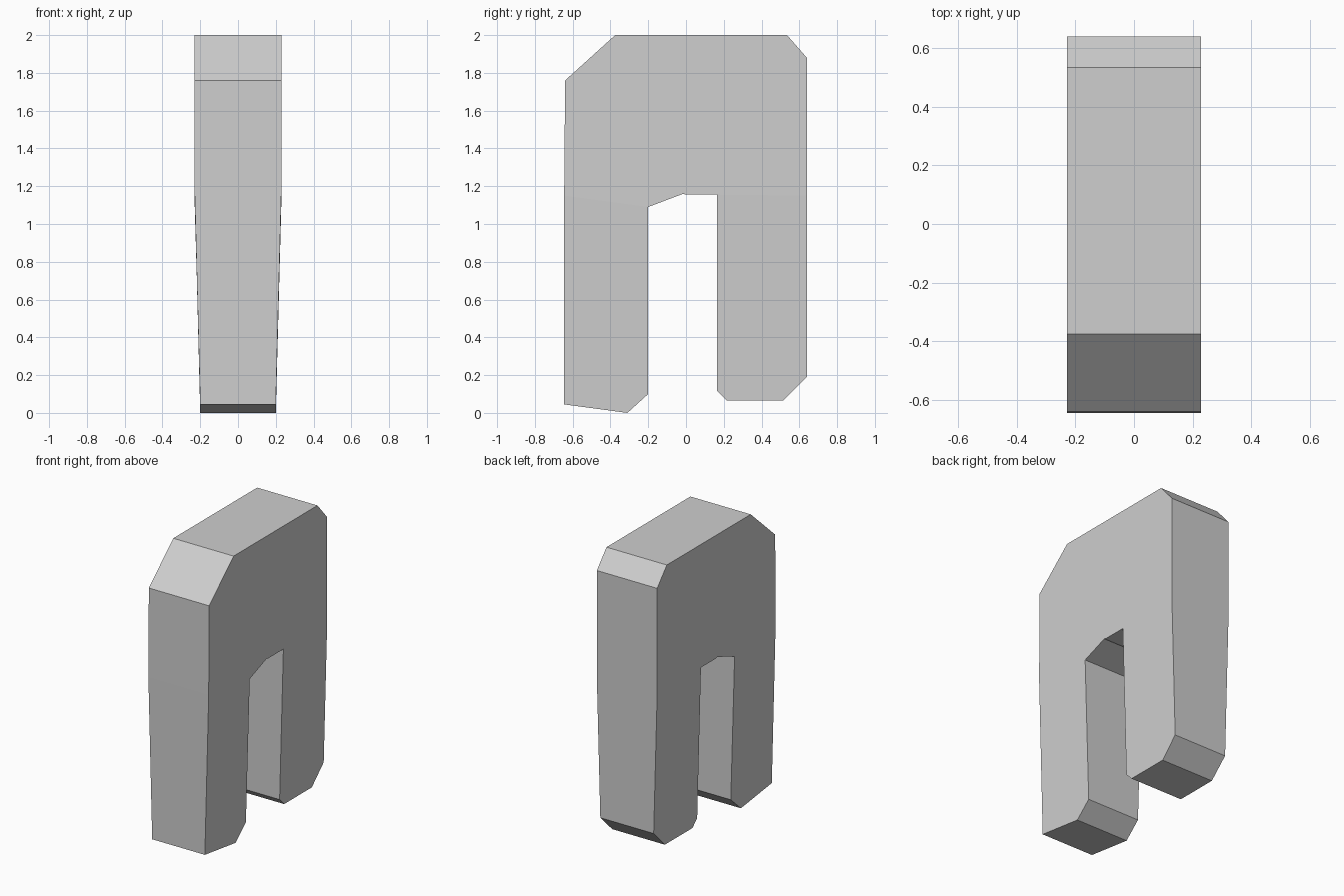
import bpy
import bmesh

cube = bpy.data.objects.get("Cube")
if cube:
    bpy.data.objects.remove(cube, do_unlink=True)

# Side outline panels as (y, z): the crown and two legs share their crease points
crown = [(-0.645, 1.15), (-0.2, 1.09), (-0.015, 1.16), (0.0, 1.155), (0.165, 1.155),
         (0.64, 1.15), (0.64, 1.88), (0.535, 2.0), (-0.375, 2.0), (-0.64, 1.76)]
front_leg = [(-0.645, 0.045), (-0.31, 0.0), (-0.2, 0.1), (-0.2, 1.09), (-0.645, 1.15)]
back_leg = [(0.165, 0.115), (0.215, 0.065), (0.515, 0.065), (0.64, 0.19),
            (0.64, 1.15), (0.165, 1.155)]


def half_width(z):
    """Straight crown, legs tapering towards the feet."""
    return 0.2 + 0.029 * min(1, max(0, (z - 0.1) / 0.97))


# Left and right side panels
bm = bmesh.new()
verts = {}
for side in (-1, 1):
    for panel in (crown, front_leg, back_leg):
        loop = []
        for y, z in panel:
            key = (side, y, z)
            if key not in verts:
                verts[key] = bm.verts.new((side * half_width(z), y, z))
            loop.append(verts[key])
        bm.faces.new(loop)

# Walls joining the two outlines
bm.edges.ensure_lookup_table()
rim = [e for e in bm.edges if e.is_boundary]
bmesh.ops.bridge_loops(bm, edges=rim)
bmesh.ops.recalc_face_normals(bm, faces=bm.faces)

mesh = bpy.data.meshes.new("arch_body")
bm.to_mesh(mesh)
bm.free()
arch = bpy.data.objects.new("arch_body", mesh)
bpy.context.collection.objects.link(arch)

# Plain grey material
grey = bpy.data.materials.new("plain_grey")
grey.use_nodes = True
colour = (0.62, 0.62, 0.62, 1)
grey.diffuse_color = colour
grey.node_tree.nodes["Principled BSDF"].inputs["Base Color"].default_value = colour
mesh.materials.append(grey)
